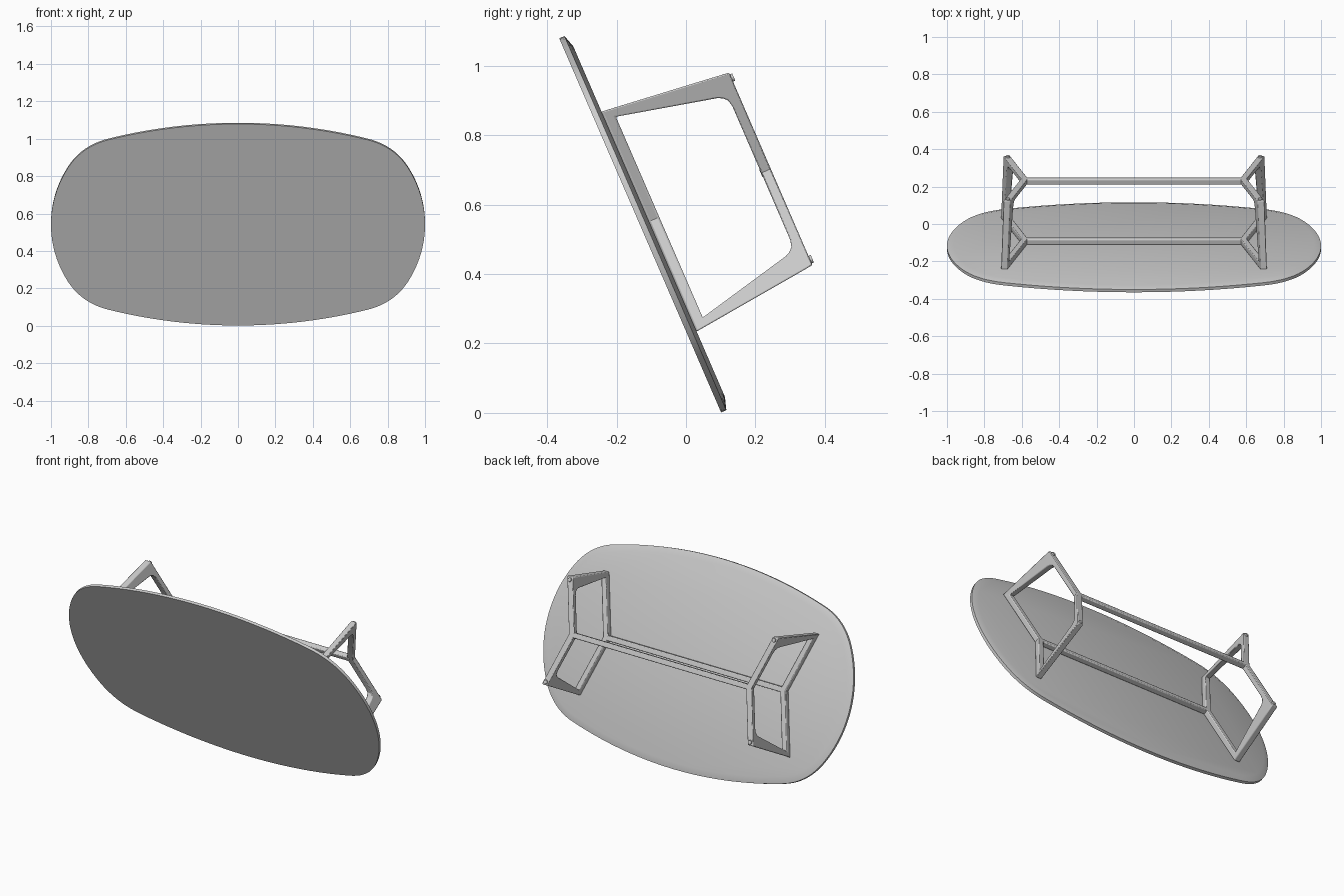
import bpy, bmesh, math
from mathutils import Matrix, Vector

cube = bpy.data.objects.get("Cube")
if cube:
    bpy.data.objects.remove(cube)

# One grey for the whole table
grey = bpy.data.materials.new("plain grey")
grey.use_nodes = True
grey.diffuse_color = (0.6, 0.6, 0.6, 1)
grey.node_tree.nodes["Principled BSDF"].inputs["Base Color"].default_value = (0.6, 0.6, 0.6, 1)

# The table lies tipped on its side: local z runs from the top to the feet
TIPPED = Matrix.Translation((0, -0.132, 0.54)) @ Matrix.Rotation(math.radians(-66.6), 4, 'X')
KINK, SPLAY = 0.585, 0.315      # middle of each leg frame, outward slant of its arms
TOP, FLOOR, BAR = 0.028, 0.41, 0.032


def finish(name, bm, bevel=0.0):
    bmesh.ops.recalc_face_normals(bm, faces=bm.faces)
    mesh = bpy.data.meshes.new(name)
    bm.to_mesh(mesh)
    bm.free()
    mesh.materials.append(grey)
    obj = bpy.data.objects.new(name, mesh)
    bpy.context.collection.objects.link(obj)
    obj.matrix_world = TIPPED
    if bevel:
        mod = obj.modifiers.new("soft edges", 'BEVEL')
        mod.width, mod.segments = bevel, 2
        mod.limit_method = 'ANGLE'
        mod.angle_limit = math.radians(40)
    bpy.ops.object.select_all(action='DESELECT')
    obj.select_set(True)
    bpy.context.view_layer.objects.active = obj
    bpy.ops.object.shade_smooth_by_angle(angle=math.radians(30))
    return obj


def outline():
    """Barrel outline: shallow arcs on the sides joined by rounded corners."""
    long_r, end_r, steps = 2.65, 0.65, 10

    def long_arc(x):
        return Vector((x, 0.587 - long_r + math.sqrt(long_r ** 2 - x * x)))

    def end_arc(y):
        return Vector((1 - end_r + math.sqrt(end_r ** 2 - y * y), y))

    a, b, c = end_arc(0.33), Vector((0.834, 0.458)), long_arc(0.69)
    q = [end_arc(0.33 * i / steps) for i in range(steps)]
    for i in range(steps):
        t = i / steps
        q.append(a * (1 - t) ** 2 + b * 2 * t * (1 - t) + c * t * t)
    q += [long_arc(0.69 * (1 - i / steps)) for i in range(steps + 1)]
    half = q + [Vector((-p.x, p.y)) for p in reversed(q[:-1])]
    return half + [Vector((p.x, -p.y)) for p in reversed(half[1:-1])]


# Table top with a sloped lower edge
bm = bmesh.new()
points = outline()
count = len(points)
rings = []
for inset, z in ((0, 0), (0, 0.0165), (0.037, TOP)):
    ring = []
    for i, p in enumerate(points):
        along = points[(i + 1) % count] - points[i - 1]
        inward = Vector((-along.y, along.x)).normalized()
        ring.append(bm.verts.new((*(p + inward * inset), z)))
    rings.append(ring)
for low, high in zip(rings, rings[1:]):
    for i in range(count):
        j = (i + 1) % count
        bm.faces.new((low[i], low[j], high[j], high[i]))
bm.faces.new(rings[0])
bm.faces.new(rings[-1])
finish("table_top", bm)

# Half of the leg frame: (outer, inner) pairs in the width / height plane
half = [((0, FLOOR), (0, 0.38)),
        ((0.21, FLOOR), (0.21, 0.38)),
        ((0.265, FLOOR), (0.23, 0.375)),
        ((0.302, FLOOR), (0.241, 0.364)),
        ((0.309, 0.35), (0.248, 0.35)),
        ((0.345, TOP), (0.315, 0.06)),
        ((0, TOP), (0, 0.06))]
frame = half + [((-o[0], o[1]), (-i[0], i[1])) for o, i in reversed(half[1:-1])]

for side, label in ((1, "left"), (-1, "right")):
    # Leg frame, slanted so both arms spread from the middle
    bm = bmesh.new()
    sections = []
    for outer, inner in frame:
        corners = ((outer, 1), (inner, 1), (inner, -1), (outer, -1))
        sections.append([bm.verts.new((side * (KINK + SPLAY * abs(y) + s * 0.018), y, z))
                         for (y, z), s in corners])
    for k, a in enumerate(sections):
        b = sections[(k + 1) % len(sections)]
        for i in range(4):
            j = (i + 1) % 4
            bm.faces.new((a[i], a[j], b[j], b[i]))
    finish(label + "_leg_frame", bm, 0.004)

    # Foot glides
    for y, end in ((0.285, "lower"), (-0.285, "upper")):
        bm = bmesh.new()
        spot = Matrix.Translation((side * (KINK + SPLAY * abs(y)), y, FLOOR + 0.002))
        bmesh.ops.create_cone(bm, cap_ends=True, segments=20, radius1=0.012,
                              radius2=0.011, depth=0.01, matrix=spot)
        finish(label + "_" + end + "_glide", bm)

# Stretchers joining the middles of the two leg frames
for name, z in (("top_stretcher", TOP + BAR / 2), ("floor_stretcher", FLOOR - BAR / 2)):
    bm = bmesh.new()
    shape = Matrix.Translation((0, 0, z)) @ Matrix.Diagonal((2 * KINK, 0.03, BAR - 0.001, 1))
    bmesh.ops.create_cube(bm, size=1, matrix=shape)
    finish(name, bm, 0.005)
